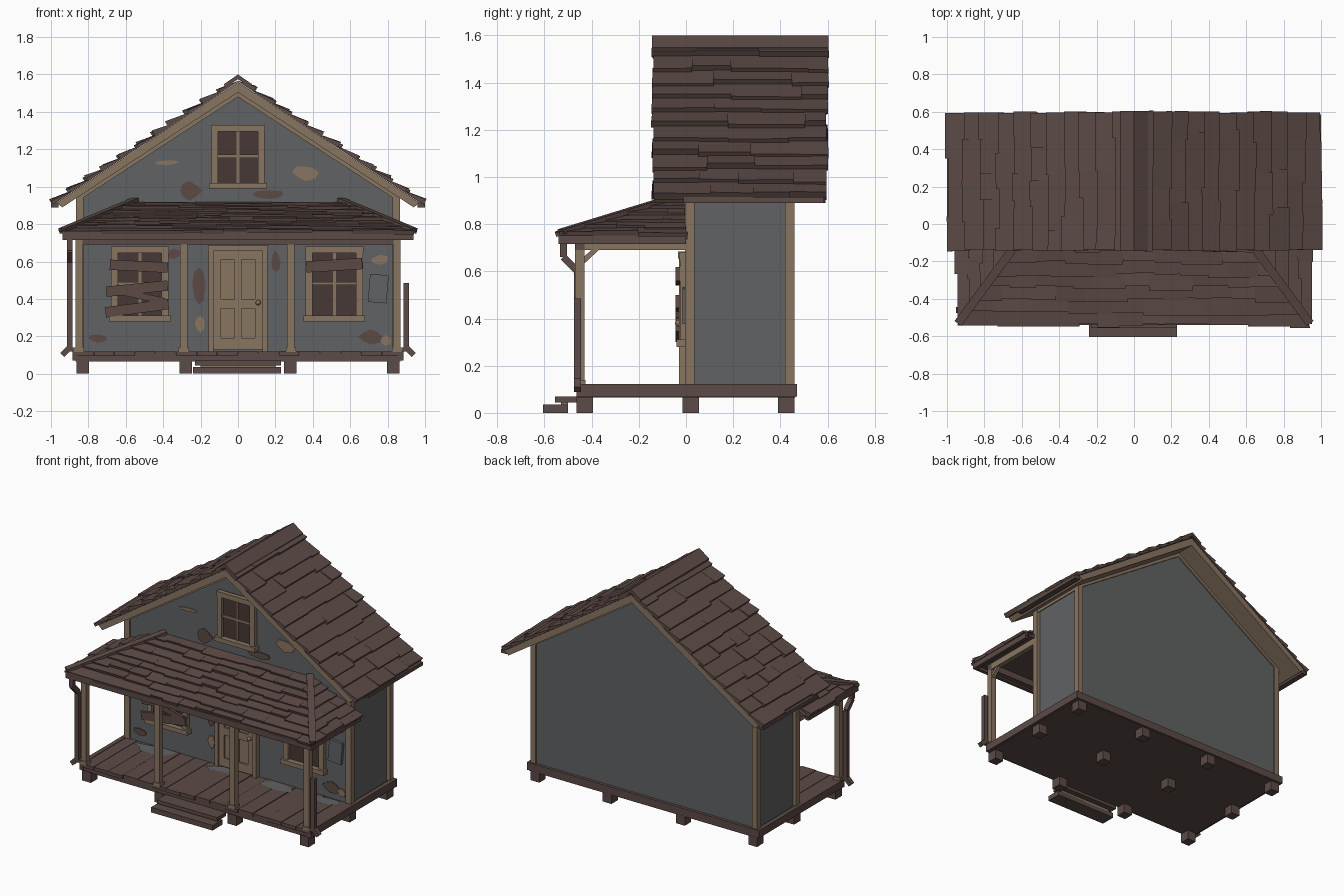
import bpy, bmesh, math, random
from mathutils import Vector as V, Matrix

if "Cube" in bpy.data.objects:
    bpy.data.objects.remove(bpy.data.objects["Cube"])

random.seed(4)
R = random.uniform

def material(name, c):
    m = bpy.data.materials.new(name)
    m.diffuse_color = (*c, 1)
    m.use_nodes = True
    m.node_tree.nodes["Principled BSDF"].inputs["Base Color"].default_value = m.diffuse_color
    return m

BROWN = material("weathered brown", (0.107, 0.069, 0.061))
DARK = material("dark glass brown", (0.062, 0.040, 0.036))
TAN = material("faded tan trim", (0.250, 0.178, 0.120))
GRAY = material("gray plaster", (0.118, 0.122, 0.125))
RUST = material("bare timber", (0.110, 0.068, 0.056))

def make(name, bm, mat):
    bmesh.ops.recalc_face_normals(bm, faces=bm.faces)
    me = bpy.data.meshes.new(name)
    bm.to_mesh(me)
    bm.free()
    me.materials.append(mat)
    ob = bpy.data.objects.new(name, me)
    bpy.context.collection.objects.link(ob)
    return ob

def hexa(bm, pts):
    v = [bm.verts.new(p) for p in pts]
    for f in ((0, 1, 2, 3), (4, 5, 6, 7), (0, 1, 5, 4), (1, 2, 6, 5), (2, 3, 7, 6), (3, 0, 4, 7)):
        bm.faces.new([v[i] for i in f])

def box(name, x0, x1, y0, y1, z0, z1, mat, tilt=0):
    """Axis-aligned box, optionally tilted about y."""
    bm = bmesh.new()
    hexa(bm, [(x, y, z) for z in (z0, z1) for x, y in ((x0, y0), (x1, y0), (x1, y1), (x0, y1))])
    if tilt:
        c = V(((x0 + x1) / 2, (y0 + y1) / 2, (z0 + z1) / 2))
        bmesh.ops.rotate(bm, verts=bm.verts, cent=c, matrix=Matrix.Rotation(tilt, 3, 'Y'))
    return make(name, bm, mat)

def prism(name, pts, y0, y1, mat):
    """Extrude an (x, z) profile along y."""
    bm = bmesh.new()
    f = bm.faces.new([bm.verts.new((x, y0, z)) for x, z in pts])
    g = bmesh.ops.extrude_face_region(bm, geom=[f])["geom"]
    bmesh.ops.translate(bm, vec=(0, y1 - y0, 0), verts=[e for e in g if isinstance(e, bmesh.types.BMVert)])
    return make(name, bm, mat)

def beam(name, p, q, w, t, mat):
    p, q = V(p), V(q)
    rot = (q - p).to_track_quat('Y', 'Z')
    a, b = rot @ V((w / 2, 0, 0)), rot @ V((0, 0, t / 2))
    bm = bmesh.new()
    hexa(bm, [e + i * a + j * b for e in (p, q) for i, j in ((-1, -1), (1, -1), (1, 1), (-1, 1))])
    return make(name, bm, mat)

def shingles(name, O, u, v, rows, fl, fr, width, t, mat):
    """Overlapping courses on a slope; fl/fr give the side limits at height fraction k."""
    O, u, v = V(O), V(u), V(v)
    L = v.length
    v.normalize()
    n = u.cross(v)
    bm = bmesh.new()
    for i in range(rows):
        k0 = i / rows
        k1 = min(1, (i + 1.25) / rows)
        a = fl(k0) + R(-.006, .006)
        end = fr(k0) + R(-.006, .006)
        while a < end - .001:
            b = a + width * R(.55, 1.4)
            if b > end - width * .3:
                b = end
            lo = k0 * L + R(-.016, .012)
            h = t * R(.75, 1.3)
            c, d = (min(max(x, fl(k1)), fr(k1)) for x in (a, b))
            if d - c < .002:
                c, d = c - .001, c + .001
            base = [O + u * a + v * lo, O + u * b + v * lo, O + u * d + v * k1 * L, O + u * c + v * k1 * L]
            top = [base[0] + n * h, base[1] + n * (h * R(.85, 1.1)), base[2] + n * .004, base[3] + n * .004]
            hexa(bm, base + top)
            a = b
    return make(name, bm, mat)

# Foundation, floor and porch planks
box("floor_base", -.87, .87, -.46, .465, .065, .11, BROWN)
for i in range(16):
    x = -.88 + i * .11
    box("porch_plank", x, x + .107, -.47 + R(-.006, .008), .03, .095, .12 + R(-.002, .002), BROWN)
for x in (-.83, -.28, .28, .83):
    for y in (-.43, .02, .425):
        box("foundation_block", x - .033, x + .033, y - .035, y + .035, 0, .07, BROWN)
for s in (-1, 1):
    box("side_sill_beam", s * .87 - .015, s * .87 + .015, -.465, .47, .07, .122, BROWN)
box("back_sill_beam", -.885, .885, .44, .47, .07, .122, BROWN)

# Front steps
box("lower_step", -.24, .23, -.605, -.5, 0, .035, BROWN)
box("upper_step", -.23, .23, -.555, -.46, .045, .07, BROWN)
box("step_riser", -.2, .2, -.53, -.5, .03, .05, TAN)

# House body with corner boards
prism("house_walls", [(-.84, .11), (.84, .11), (.84, .95), (0, 1.515), (-.84, .95)], .005, .45, GRAY)
for s in (-1, 1):
    for y in (-.005, .42):
        box("corner_board", s * .845 - .02, s * .845 + .02, y, y + .04, .12, .945, TAN)
    # Main roof: tan deck, shingles, eave gutter
    prism("roof_deck", [(0, 1.56), (s * .97, .915), (s * .94, .889), (0, 1.505)], -.135, .592, TAN)
    prism("wall_rake_trim", [(0, 1.51), (s * .86, .945), (s * .86, .92), (0, 1.48)], -.008, .46, TAN)
    shingles("main_roof_shingles", (s * .985, -.142 if s > 0 else .6, .907), (0, s, 0), (-s * .985, 0, .655),
             11, lambda k: 0, lambda k: .742, .24, .028, BROWN)
    box("eave_gutter", s * .98 - .02, s * .98 + .02, -.01, .585, .89, .915, BROWN)
prism("ridge_cap", [(0, 1.6), (.075, 1.548), (.07, 1.53), (0, 1.575), (-.07, 1.53), (-.075, 1.548)], -.145, .603, BROWN)

# Porch roof: hipped body, shingles, hip caps, eave boards
bm = bmesh.new()
hexa(bm, [(-.93, -.525, .735), (.93, -.525, .735), (.93, .006, .735), (-.93, .006, .735),
          (-.55, -.01, .915), (.55, -.01, .915), (.55, .006, .915), (-.55, .006, .915)])
make("porch_roof_body", bm, BROWN)
shingles("porch_front_shingles", (-.945, -.535, .75), (1, 0, 0), (0, .535, .165), 8,
         lambda k: .395 * k, lambda k: 1.89 - .395 * k, .17, .02, BROWN)
shingles("porch_right_shingles", (.945, -.535, .75), (0, 1, 0), (-.395, 0, .165), 6,
         lambda k: .535 * k, lambda k: .535, .14, .02, BROWN)
shingles("porch_left_shingles", (-.945, 0, .75), (0, -1, 0), (.395, 0, .165), 6,
         lambda k: 0, lambda k: .535 * (1 - k), .14, .02, BROWN)
for s in (-1, 1):
    beam("hip_cap", (s * .94, -.53, .768), (s * .55, 0, .93), .045, .02, BROWN)
    box("porch_side_eave", s * .925 - .012, s * .925 + .012, -.53, 0, .715, .758, BROWN)
    box("porch_side_beam", s * .85 - .018, s * .85 + .018, -.47, 0, .69, .737, TAN)
    beam("post_brace", (s * .85, -.45, .63), (s * .85, -.375, .70), .025, .022, TAN)
box("porch_front_eave", -.937, .937, -.54, -.515, .715, .758, BROWN)
box("porch_front_beam", -.87, .87, -.47, -.43, .69, .737, BROWN)
for x in (-.85, -.29, .283, .85):
    box("porch_post", x - .02, x + .02, -.47, -.43, .115, .7, TAN)
    box("post_foot", x - .027, x + .027, -.475, -.425, .115, .14, TAN)

# Downpipes: left complete, right broken off
left = [(-.9, -.52, .73), (-.9, -.52, .66), (-.9, -.46, .60), (-.9, -.46, .14), (-.94, -.46, .10)]
right = [(.9, -.46, .485), (.9, -.46, .14), (.94, -.46, .10)]
for path in (left, right):
    for p, q in zip(path, path[1:]):
        beam("downpipe", p, q, .03, .03, BROWN)
for s in (-1, 1):
    beam("pipe_bracket", (s * .86, -.46, .13), (s * .91, -.46, .13), .03, .02, BROWN)

# Windows
def window(cx, z0, z1, w):
    h = w / 2
    box("window_glass", cx - h, cx + h, -.004, .01, z0, z1, DARK)
    for s in (-1, 1):
        box("window_jamb", cx + s * (h - .015) - .018, cx + s * (h - .015) + .018, -.025, .01, z0, z1, TAN)
    box("window_head", cx - h - .005, cx + h + .005, -.028, .01, z1 - .035, z1, TAN)
    box("window_sill", cx - h - .015, cx + h + .015, -.04, .01, z0 - .005, z0 + .025, TAN)
    m = (z0 + z1) / 2
    box("window_rail", cx - h, cx + h, -.014, .008, m - .009, m + .009, TAN)
    box("window_muntin", cx - .008, cx + .008, -.012, .008, z0, z1, TAN)

window(-.525, .285, .68, .3)
window(.515, .285, .68, .3)
window(0, .995, 1.33, .28)

# Boards nailed over the porch windows
for cx, cz, w, h, tilt in ((-.53, .575, .31, .055, .05), (-.54, .455, .33, .055, -.1), (-.54, .35, .34, .055, -.13),
                           (-.54, .42, .3, .035, .22), (.515, .58, .3, .06, -.06)):
    box("window_board", cx - w / 2, cx + w / 2, -.045, -.026, cz - h / 2, cz + h / 2, RUST, tilt)

# Door: recessed panels between stiles and rails, frame and knob
box("door_back", -.13, .13, -.008, .01, .13, .66, TAN)
for x, w in ((-.112, .02), (0, .018), (.112, .02)):
    box("door_stile", x - w, x + w, -.02, 0, .13, .66, TAN)
for z, h in ((.16, .03), (.375, .025), (.635, .025)):
    box("door_rail", -.13, .13, -.02, 0, z - h, z + h, TAN)
for s in (-1, 1):
    box("door_jamb", s * .145 - .014, s * .145 + .014, -.03, .01, .12, .68, TAN)
box("door_head", -.16, .16, -.033, .01, .655, .685, TAN)
bm = bmesh.new()
bmesh.ops.create_uvsphere(bm, u_segments=12, v_segments=8, radius=.014, matrix=Matrix.Translation((.108, -.033, .38)))
make("door_knob", bm, TAN)

# Peeling plaster patches on the front wall
def patch(cx, cz, w, h, mat, n=8):
    pts = []
    for i in range(n):
        a = math.tau * i / n
        r = R(.7, 1.1)
        pts.append((cx + w / 2 * r * math.cos(a), cz + h / 2 * r * math.sin(a)))
    prism("plaster_patch", pts, -.002, .008, mat)

for p in ((.36, 1.075, .14, .09, TAN), (-.38, 1.13, .15, .03, TAN), (-.26, .98, .14, .11, RUST),
          (.17, .96, .2, .05, RUST), (.71, .2, .13, .09, RUST), (-.75, .19, .12, .05, RUST),
          (-.21, .47, .07, .2, RUST), (-.2, .27, .06, .1, TAN), (.2, .6, .06, .12, RUST),
          (.76, .61, .1, .05, TAN), (-.34, .64, .08, .06, RUST), (.79, .18, .07, .06, TAN)):
    patch(*p)
# Loose sheet of plaster leaning off the wall
box("loose_plaster", .7, .8, -.015, .006, .38, .53, GRAY, .08)

# Fallen plaster on the porch floor
for cx, cy, w, d in ((-.6, -.06, .36, .14), (-.1, -.05, .2, .09), (.35, -.06, .3, .13), (.72, -.05, .2, .1)):
    bm = bmesh.new()
    bm.faces.new([bm.verts.new((cx + w / 2 * r * math.cos(a), cy + d / 2 * r * math.sin(a), .124))
                  for a, r in ((math.tau * i / 9, R(.6, 1.1)) for i in range(9))])
    make("fallen_plaster", bm, GRAY)
